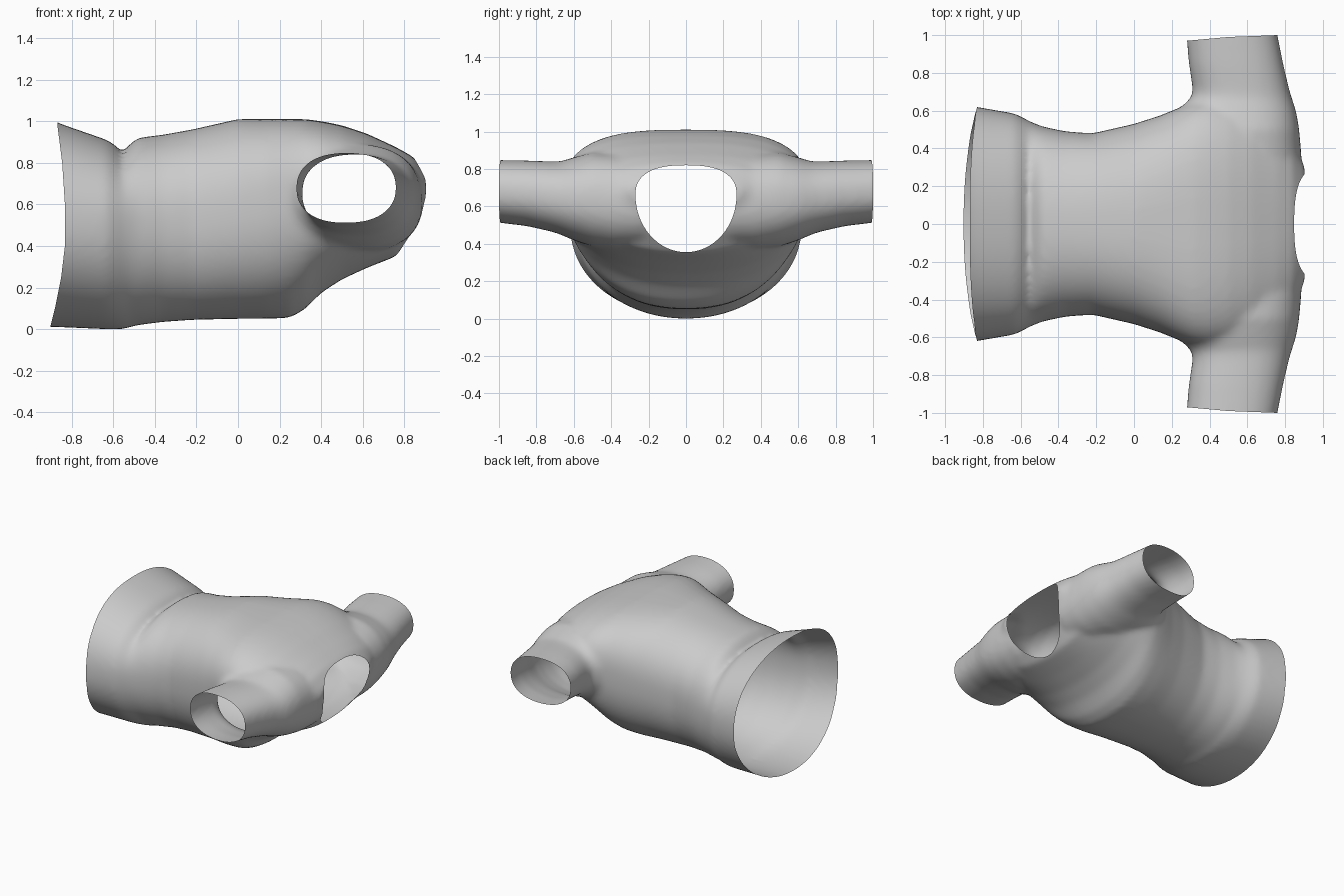
import bpy, bmesh, math
from mathutils import Vector

cube = bpy.data.objects.get("Cube")
if cube:
    bpy.data.objects.remove(cube)


def new_object(name, bm):
    bmesh.ops.recalc_face_normals(bm, faces=bm.faces)
    mesh = bpy.data.meshes.new(name)
    bm.to_mesh(mesh)
    bm.free()
    obj = bpy.data.objects.new(name, mesh)
    bpy.context.collection.objects.link(obj)
    return obj


def loft(name, rings):
    """Closed tube through rings of points."""
    bm = bmesh.new()
    loops = [[bm.verts.new(p) for p in ring] for ring in rings]
    for a, b in zip(loops, loops[1:]):
        for i in range(len(a)):
            j = (i + 1) % len(a)
            bm.faces.new((a[i], a[j], b[j], b[i]))
    bm.faces.new(loops[0])
    bm.faces.new(loops[-1])
    return new_object(name, bm)


def egg(left, right, bottom, middle, top, n_top, n_bottom, count=64):
    """Superellipse outline with its own height and squareness above and below the middle."""
    pts = []
    for k in range(count):
        t = math.tau * k / count
        c, s = math.cos(t), math.sin(t)
        n, height = (n_top, top - middle) if k <= count // 2 else (n_bottom, middle - bottom)
        pts.append(((left + right) / 2 + (right - left) / 2 * math.copysign(abs(c) ** (2 / n), c),
                    middle + height * math.copysign(abs(s) ** (2 / n), s)))
    return pts


def cutter(name, outline, place, lo, hi):
    """Prism whose faces are marked so the cut walls can be removed."""
    obj = loft(name, [[place(a, b, d) for a, b in outline] for d in (lo, hi)])
    for m in slots:
        obj.data.materials.append(m)
    for f in obj.data.polygons:
        f.material_index = 1
    obj.hide_render = True
    return obj


def boolean(obj, other, operation):
    mod = obj.modifiers.new(operation.title(), 'BOOLEAN')
    mod.operation, mod.solver, mod.object = operation, 'EXACT', other


def bake(obj):
    graph = bpy.context.evaluated_depsgraph_get()
    mesh = bpy.data.meshes.new_from_object(obj.evaluated_get(graph))
    obj.modifiers.clear()
    obj.data = mesh


slots = [bpy.data.materials.new(n) for n in ("cloth", "opening")]

# Torso: x, half width, bottom, widest height, top, squareness above and below
torso = [
    (-1.00, 0.64, 0.01, 0.5, 1.06, 2.3, 2.05), (-0.86, 0.625, 0.01, 0.5, 0.99, 2.3, 2.05),
    (-0.63, 0.585, 0.0, 0.5, 0.91, 2.3, 2.1), (-0.59, 0.565, 0.0, 0.5, 0.885, 2.3, 2.1),
    (-0.555, 0.545, 0.0, 0.5, 0.845, 2.4, 2.1), (-0.52, 0.53, 0.01, 0.5, 0.89, 2.3, 2.1),
    (-0.48, 0.515, 0.02, 0.5, 0.92, 2.3, 2.2), (-0.36, 0.49, 0.035, 0.52, 0.935, 2.3, 2.2),
    (-0.22, 0.48, 0.045, 0.54, 0.96, 2.4, 2.3), (0.0, 0.53, 0.05, 0.58, 1.01, 2.5, 2.3),
    (0.14, 0.575, 0.05, 0.61, 1.01, 2.7, 2.3), (0.25, 0.62, 0.055, 0.64, 1.01, 2.9, 2.2),
    (0.32, 0.645, 0.095, 0.65, 1.01, 3.0, 2.2), (0.40, 0.66, 0.175, 0.65, 1.0, 3.0, 2.2),
    (0.50, 0.655, 0.24, 0.65, 0.98, 2.9, 2.2), (0.62, 0.635, 0.295, 0.65, 0.94, 2.7, 2.2),
    (0.76, 0.56, 0.35, 0.66, 0.875, 2.5, 2.1), (0.84, 0.46, 0.45, 0.67, 0.83, 2.3, 2.1),
    (0.905, 0.30, 0.58, 0.68, 0.76, 2.0, 2.0),
]
shirt = loft("shirt", [[(x, y, z) for y, z in egg(-w, w, *shape)] for x, w, *shape in torso])

# Shoulders and sleeves: y, inner x, outer x, bottom, top
half = [
    (0.0, 0.40, 0.84, 0.42, 0.82), (0.25, 0.35, 0.89, 0.38, 0.85),
    (0.38, 0.30, 0.885, 0.37, 0.88), (0.50, 0.25, 0.875, 0.385, 0.89),
    (0.59, 0.25, 0.86, 0.415, 0.865), (0.64, 0.27, 0.845, 0.435, 0.85),
    (0.67, 0.305, 0.835, 0.45, 0.84), (0.72, 0.31, 0.82, 0.465, 0.84),
    (0.85, 0.29, 0.79, 0.495, 0.845), (1.15, 0.265, 0.73, 0.53, 0.85),
]
arms = [(-y, *r) for y, *r in reversed(half[1:])] + half
sleeves = loft("sleeves", [[(x, y, z) for x, z in egg(a, b, c, (c + d) / 2, d, 2.3, 2.3)]
                           for y, a, b, c, d in arms])

# Blend torso and sleeves into one soft skin
boolean(shirt, sleeves, 'UNION')
remesh = shirt.modifiers.new("Skin", 'REMESH')
remesh.mode, remesh.voxel_size = 'VOXEL', 0.018
soft = shirt.modifiers.new("Soften", 'SMOOTH')
soft.factor, soft.iterations = 0.5, 12
bake(shirt)
bpy.data.objects.remove(sleeves)
shirt.data.materials.clear()
for m in slots:
    shirt.data.materials.append(m)

# Neck, hem and cuff openings
neck = egg(-0.27, 0.27, 0.355, 0.66, 0.82, 2.5, 2)
hem = [(-0.875, 1.1), (-0.868, 0.98), (-0.845, 0.8), (-0.832, 0.6), (-0.832, 0.4),
       (-0.85, 0.25), (-0.88, 0.1), (-0.905, 0), (-0.91, -0.1), (-1.3, -0.1), (-1.3, 1.1)]
cuff = [(0, 0.955), (0.28, 0.97), (0.5, 0.99), (0.76, 1.0), (1, 1.0), (1, 1.4), (0, 1.4)]
cutters = [
    cutter("neck_cutter", neck, lambda y, z, x: (x, y, z), 0.6, 1.3),
    cutter("hem_cutter", hem, lambda x, z, y: (x, y, z), -1, 1),
    cutter("left_cuff_cutter", cuff, lambda x, y, z: (x, y, z), 0, 1.3),
    cutter("right_cuff_cutter", cuff, lambda x, y, z: (x, -y, z), 0, 1.3),
]
for c in cutters:
    boolean(shirt, c, 'DIFFERENCE')
bake(shirt)
for c in cutters:
    bpy.data.objects.remove(c)

# Remove the cut walls to leave a thin open garment
bm = bmesh.new()
bm.from_mesh(shirt.data)
bmesh.ops.delete(bm, geom=[f for f in bm.faces if f.material_index == 1], context='FACES')
lowest = min(v.co.z for v in bm.verts)
bmesh.ops.translate(bm, verts=bm.verts, vec=Vector((0, 0, -lowest)))
bm.to_mesh(shirt.data)
bm.free()
shirt.data.materials.clear()
for m in slots:
    bpy.data.materials.remove(m)
for f in shirt.data.polygons:
    f.use_smooth = True
